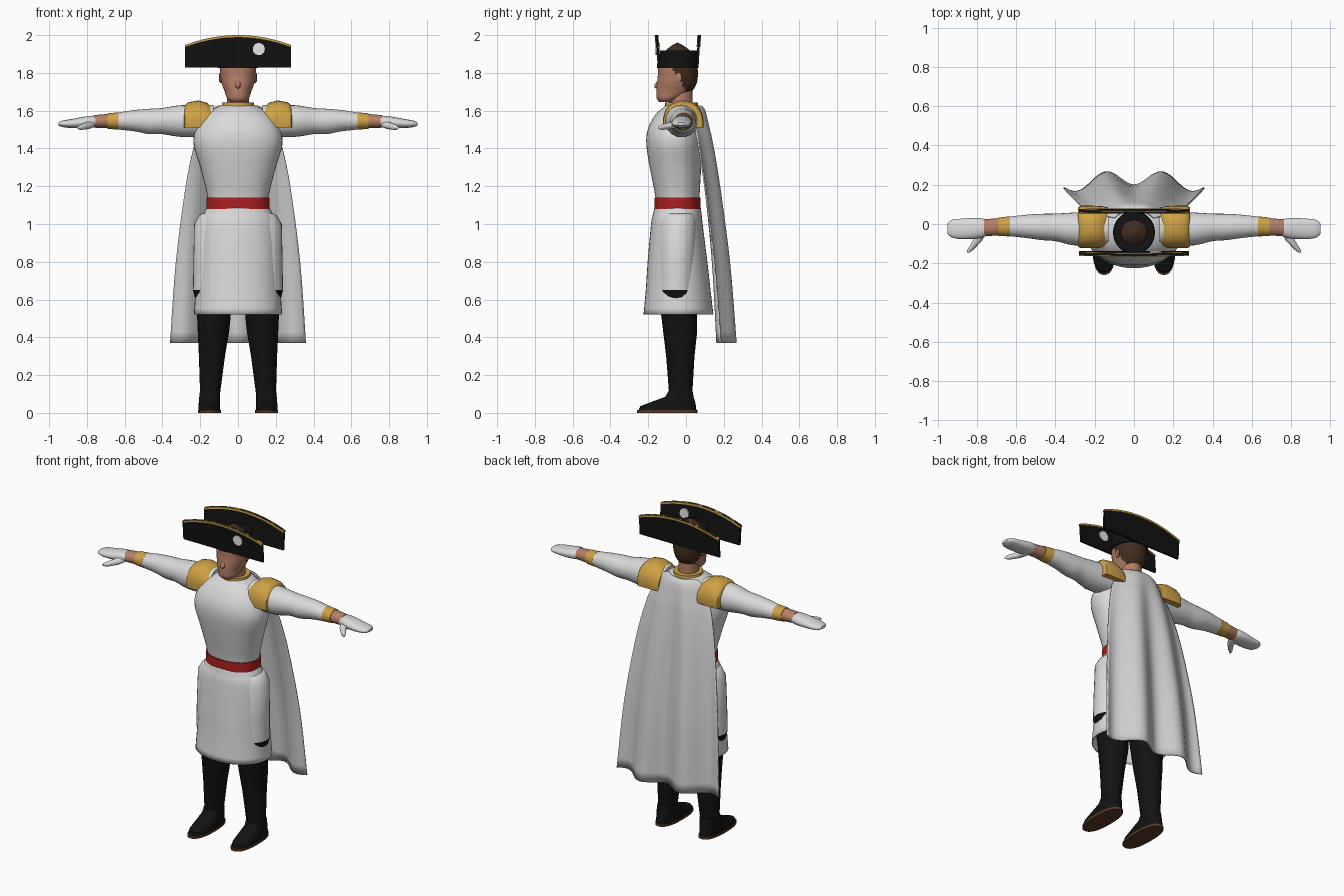
import bpy, bmesh, math

if "Cube" in bpy.data.objects:
    bpy.data.objects.remove(bpy.data.objects["Cube"])

COLOURS = {
    "white_cloth": (0.70, 0.70, 0.70), "cape_cloth": (0.62, 0.62, 0.62),
    "black": (0.006, 0.006, 0.006), "gold": (0.62, 0.36, 0.06),
    "red": (0.42, 0.014, 0.014), "skin": (0.46, 0.21, 0.135),
    "hair_brown": (0.055, 0.026, 0.014), "sole_brown": (0.10, 0.04, 0.018),
    "badge_white": (0.85, 0.85, 0.85),
}
MATS = {}
for key, c in COLOURS.items():
    MATS[key] = bpy.data.materials.new(key)
    MATS[key].diffuse_color = (*c, 1)


def finish(bm, name, colours, mirror=False, rule=None, solid=0, angle=40):
    bmesh.ops.recalc_face_normals(bm, faces=bm.faces)
    if rule:
        for f in bm.faces:
            f.material_index = rule(f.calc_center_median())
    me = bpy.data.meshes.new(name)
    bm.to_mesh(me)
    bm.free()
    ob = bpy.data.objects.new(name, me)
    bpy.context.collection.objects.link(ob)
    for c in colours.split():
        me.materials.append(MATS[c])
    bpy.ops.object.select_all(action='DESELECT')
    ob.select_set(True)
    bpy.context.view_layer.objects.active = ob
    bpy.ops.object.shade_smooth_by_angle(angle=math.radians(angle))
    if solid:
        m = ob.modifiers.new("thickness", 'SOLIDIFY')
        m.thickness, m.offset = solid, 0
    if mirror:
        ob.modifiers.new("mirror", 'MIRROR')
    return ob


def smooth_rings(rings, n):
    """Catmull-Rom interpolation between the given cross-sections."""
    out = []
    for i in range(len(rings) - 1):
        a, b, c, d = (rings[max(i - 1, 0)], rings[i], rings[i + 1],
                      rings[min(i + 2, len(rings) - 1)])
        for k in range(n):
            t = k / n
            out.append([0.5 * (2 * q + (r - p) * t + (2 * p - 5 * q + 4 * r - s) * t * t
                               + (3 * q - p - 3 * r + s) * t ** 3)
                        for p, q, r, s in zip(a, b, c, d)])
    return out + [list(rings[-1])]


def loft(name, colours, rings, axis='z', sub=1, seg=32, power=2.0, caps=True,
         zmin=-1, **kw):
    """Skin superellipses; each ring is (position, centre1, centre2, radius1, radius2)."""
    bm = bmesh.new()
    loops = []
    for pos, c1, c2, r1, r2 in (smooth_rings(rings, sub) if sub > 1 else rings):
        loop = []
        for k in range(seg):
            a = 2 * math.pi * k / seg
            u, v = math.cos(a), math.sin(a)
            p = c1 + r1 * math.copysign(abs(u) ** (2 / power), u)
            q = c2 + r2 * math.copysign(abs(v) ** (2 / power), v)
            co = {'x': (pos, p, q), 'y': (p, pos, q), 'z': (p, q, pos)}[axis]
            loop.append(bm.verts.new((co[0], co[1], max(co[2], zmin))))
        loops.append(loop)
    for a, b in zip(loops, loops[1:]):
        for k in range(seg):
            j = (k + 1) % seg
            bm.faces.new((a[k], a[j], b[j], b[k]))
    if caps:
        bm.faces.new(loops[0][::-1])
        bm.faces.new(loops[-1])
    return finish(bm, name, colours, **kw)


def span(z, front, back, rx):
    """Central ring given by its front and back y and half width."""
    return (z, 0, (front + back) / 2, rx, (back - front) / 2)


# Coat: torso, sash, skirt
loft("torso", "white_cloth", [
    span(1.08, -.16, .07, .162), span(1.15, -.163, .072, .163), span(1.3, -.192, .08, .2),
    span(1.42, -.21, .085, .235), span(1.5, -.203, .088, .225), span(1.57, -.168, .085, .185),
    span(1.61, -.13, .075, .13), span(1.63, -.1, .055, .08)], sub=4, seg=40, power=2.2)
loft("waist_sash", "red", [span(1.08, -.168, .078, .168), span(1.14, -.168, .078, .168)],
     seg=40, power=2.2)
loft("coat_skirt", "white_cloth", [
    span(1.085, -.165, .075, .164), span(1.05, -.172, .08, .182), span(1.0, -.182, .085, .203),
    span(.8, -.2, .11, .214), span(.65, -.21, .127, .222), span(.52, -.222, .142, .231)],
    sub=3, seg=40, power=2.1, caps=False, solid=.006)

# Legs
loft("hip", "white_cloth", [(1.055, .12, -.04, .07, .075), (1.045, .125, -.04, .08, .085),
     (1.0, .127, -.042, .105, .097), (.8, .129, -.047, .107, .1), (.65, .13, -.05, .108, .1)],
     mirror=True)
loft("trouser_leg", "black", [
    (.65, .13, -.05, .108, .1), (.6, .13, -.045, .096, .099), (.5, .128, -.035, .088, .094),
    (.43, .13, -.031, .083, .09), (.3, .138, -.03, .069, .075), (.08, .149, -.028, .051, .06)],
    seg=24, mirror=True)
loft("boot", "black", [
    (.012, .152, -.098, .058, .153), (.035, .152, -.095, .058, .148), (.06, .151, -.065, .056, .113),
    (.085, .15, -.035, .055, .075), (.12, .149, -.028, .052, .062)],
    power=2.4, mirror=True)
loft("boot_sole", "sole_brown", [(0, .152, -.1, .061, .16), (.015, .152, -.1, .061, .16)],
     power=2.4, mirror=True)

# Arms and hands
loft("sleeve", "white_cloth", [
    (.13, -.02, 1.545, .09, .085), (.3, -.025, 1.545, .084, .084), (.4, -.017, 1.545, .07, .069),
    (.47, -.015, 1.543, .067, .067), (.55, -.012, 1.547, .059, .056), (.64, -.012, 1.545, .049, .044)],
    axis='x', sub=3, seg=28, mirror=True)
loft("cuff", "gold", [(.632, -.012, 1.545, .051, .046), (.69, -.014, 1.545, .047, .041)],
     axis='x', seg=28, mirror=True)
loft("wrist", "skin", [(.685, -.014, 1.545, .044, .038), (.765, -.019, 1.543, .043, .033)],
     axis='x', seg=28, mirror=True)
loft("glove", "white_cloth", [
    (.745, -.02, 1.543, .036, .026), (.765, -.02, 1.542, .046, .031), (.81, -.022, 1.538, .053, .031),
    (.88, -.025, 1.532, .052, .024), (.93, -.024, 1.53, .045, .017), (.95, -.024, 1.53, .025, .008)],
    axis='x', seg=24, sub=2, power=2.2, mirror=True)
loft("thumb", "white_cloth", [
    (-.03, .775, 1.532, .032, .02), (-.085, .797, 1.52, .023, .018),
    (-.13, .833, 1.512, .016, .014), (-.146, .846, 1.51, .007, .007)],
    axis='y', seg=16, mirror=True)

# Shoulder boards wrapping over the arms
loft("epaulette", "gold", [
    (.135, -.015, 1.53, .1, .085), (.165, -.015, 1.53, .106, .112), (.21, -.015, 1.53, .108, .124),
    (.262, -.015, 1.53, .108, .115), (.28, -.015, 1.53, .105, .1), (.285, -.015, 1.53, .098, .088)],
    axis='x', power=2.3, zmin=1.51, mirror=True)

# Neck, collar, head
loft("neck", "skin", [span(1.6, -.09, .035, .06), span(1.72, -.09, .035, .057)])
loft("collar", "gold", [span(1.6, -.118, .072, .098), span(1.625, -.11, .064, .086),
                        span(1.642, -.11, .064, .084), span(1.642, -.09, .04, .062)])


def hair_rule(p):
    hairline = -.075 + max(0, 1.83 - p.z) * .6
    return 1 if p.z > 1.835 or (p.z > 1.70 and p.y > hairline) else 0


loft("head", "skin hair_brown", [
    span(1.645, -.14, -.06, .038), span(1.665, -.155, -.03, .058), span(1.7, -.157, .028, .07),
    span(1.74, -.154, .055, .085), span(1.79, -.149, .063, .094), span(1.83, -.148, .06, .096),
    span(1.88, -.135, .045, .085), span(1.92, -.105, .018, .065), span(1.945, -.075, -.015, .032),
    span(1.96, -.048, -.042, .004)], sub=4, seg=48, power=2.1, rule=hair_rule)
loft("nose", "skin", [(-.167, 0, 1.728, .006, .008), (-.155, 0, 1.735, .014, .018),
                      (-.14, 0, 1.745, .017, .028)], axis='y', seg=12)
loft("ear", "skin", [(.08, -.04, 1.775, .016, .026), (.094, -.038, 1.775, .018, .028),
                     (.1, -.036, 1.775, .012, .02)], axis='x', seg=16, mirror=True)

# Hat: crown band, front and back brims with trim, badge
loft("hat_crown", "black", [span(1.825, -.153, .066, .107), span(1.918, -.15, .063, .104)])


def brim_top(x):
    return 1.948 + .052 * (1 - (x / .28) ** 2)


def brim(name, colour, y0, lean, thick, bottom, n=24):
    """Upright plate with an arched top edge."""
    bm = bmesh.new()
    cols = []
    for i in range(n + 1):
        x = -.28 + .56 * i / n
        cols.append([bm.verts.new((x, y0 + lean * (z - 1.83) / .17 + s * thick / 2, z))
                     for z, s in ((bottom(x), -1), (bottom(x), 1),
                                  (brim_top(x), 1), (brim_top(x), -1))])
    for a, b in zip(cols, cols[1:]):
        for k in range(4):
            j = (k + 1) % 4
            bm.faces.new((a[k], a[j], b[j], b[k]))
    bm.faces.new(cols[0][::-1])
    bm.faces.new(cols[-1])
    finish(bm, name, colour)


for label, y0, lean in (("front", -.143, -.013), ("back", .06, .01)):
    brim(label + "_brim", "black", y0, lean, .013, lambda x: 1.828)
    brim(label + "_brim_trim", "gold", y0, lean, .02, lambda x: brim_top(x) - .011)
loft("hat_badge", "badge_white", [(-.162, .11, 1.926, .032, .032), (-.137, .11, 1.926, .032, .032)],
     axis='y', seg=24)

# Cape: rows of (height, centre y, half width, edge drop, fold depth)
bm = bmesh.new()
rows = smooth_rings([
    (1.625, .075, .1, .045, 0), (1.6, .1, .145, .06, .002), (1.5, .125, .2, .075, .006),
    (1.42, .14, .23, .075, .01), (1.2, .17, .277, .07, .017), (.8, .21, .328, .06, .028),
    (.37, .235, .358, .05, .037)], 5)
N = 48
grid = []
for z, y, w, drop, fold in rows:
    us = [-1 + 2 * i / N for i in range(N + 1)]
    grid.append([bm.verts.new((u * w, y - drop * u * u - fold * math.cos(2.5 * math.pi * u), z))
                 for u in us])
for a, b in zip(grid, grid[1:]):
    for i in range(N):
        bm.faces.new((a[i], a[i + 1], b[i + 1], b[i]))
finish(bm, "cape", "cape_cloth", solid=.008, angle=60)

for m in bpy.data.materials:
    if m.users and not m.is_grease_pencil:
        m.use_nodes = True
        m.node_tree.nodes["Principled BSDF"].inputs["Base Color"].default_value = m.diffuse_color
